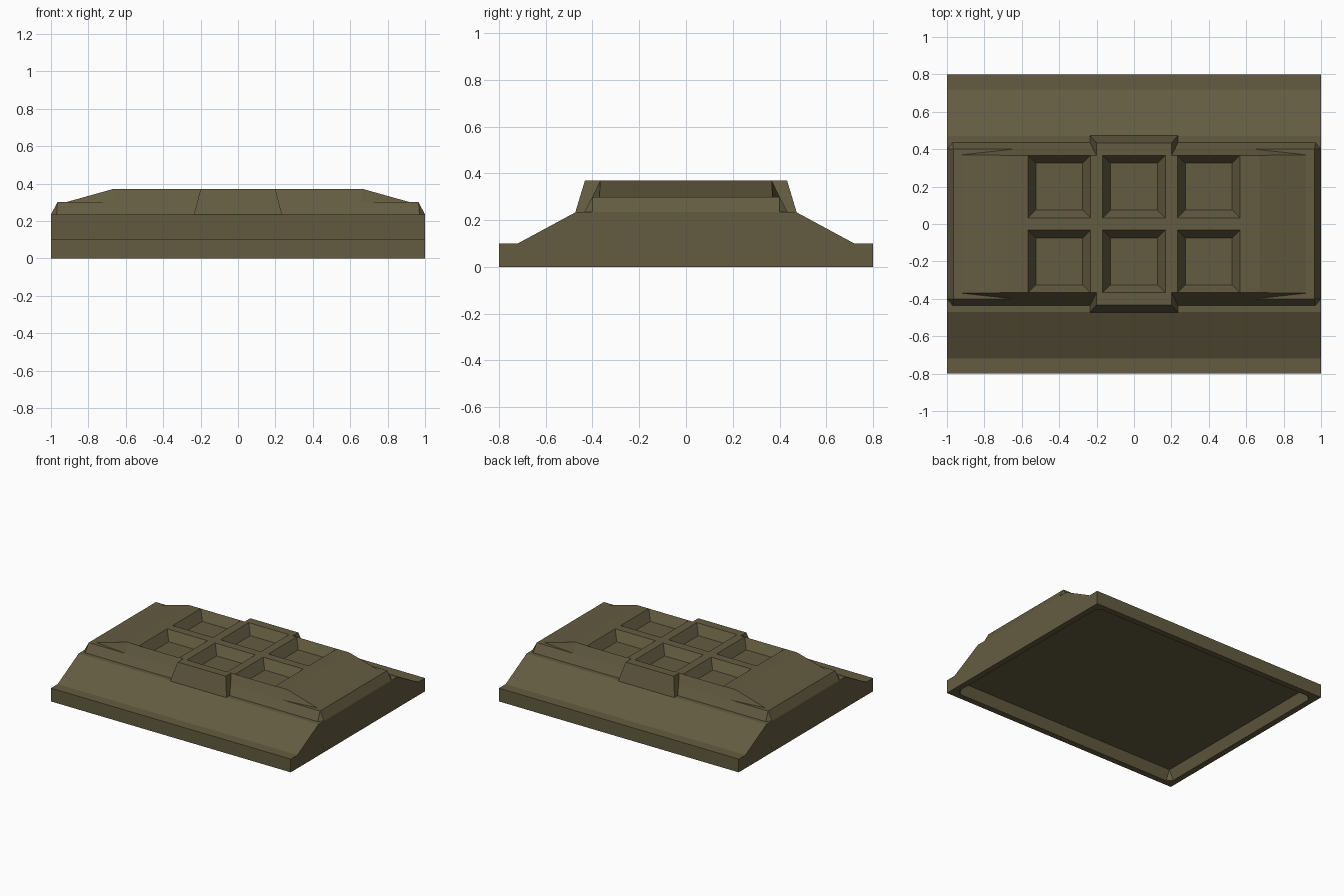
import bpy, bmesh

if "Cube" in bpy.data.objects:
    bpy.data.objects.remove(bpy.data.objects["Cube"])

paint = bpy.data.materials.new("olive_brown")
paint.diffuse_color = (0.127, 0.107, 0.053, 1)
paint.use_nodes = True
paint.node_tree.nodes["Principled BSDF"].inputs["Base Color"].default_value = paint.diffuse_color


def hull(name, points):
    """Convex solid around a few points."""
    bm = bmesh.new()
    for p in points:
        bm.verts.new(p)
    bmesh.ops.remove_doubles(bm, verts=bm.verts, dist=1e-5)
    res = bmesh.ops.convex_hull(bm, input=bm.verts)
    junk = {g for g in res["geom_interior"] + res["geom_unused"]
            if isinstance(g, bmesh.types.BMVert) and g.is_valid}
    if junk:
        bmesh.ops.delete(bm, geom=list(junk), context='VERTS')
    bmesh.ops.dissolve_limit(bm, angle_limit=0.01, verts=bm.verts, edges=bm.edges)
    bmesh.ops.recalc_face_normals(bm, faces=bm.faces)
    me = bpy.data.meshes.new(name)
    bm.to_mesh(me)
    bm.free()
    me.materials.append(paint)
    ob = bpy.data.objects.new(name, me)
    bpy.context.collection.objects.link(ob)
    return ob


def quad(points):
    """Mirror corner points into all four quarters."""
    return [(sx * x, sy * y, z) for x, y, z in points
            for sx in (1, -1) for sy in (1, -1)]


def combine(target, tool, operation):
    """Apply a boolean and remove the tool object."""
    tool.hide_render = True
    mod = target.modifiers.new("combine", 'BOOLEAN')
    mod.operation = operation
    mod.solver = 'EXACT'
    mod.object = tool
    dg = bpy.context.evaluated_depsgraph_get()
    me = bpy.data.meshes.new_from_object(target.evaluated_get(dg))
    target.modifiers.clear()
    target.data = me
    bpy.data.objects.remove(tool)


# sloped base slab: two stacked sections
slab = hull("armoured_slab", quad([(1, .8, 0), (1, .8, .1)]))
combine(slab, hull("ramp", quad([(1, .72, .1), (1, .72, .05), (1, .47, .235)])), 'UNION')

# raised deck: lower step, upper step with sloping ends, central block
combine(slab, hull("deck_step", quad([
    (1, .40, .235), (.97, .435, .235), (1, .40, .2), (.97, .435, .2),
    (.965, .40, .30)])), 'UNION')
combine(slab, hull("deck_top", quad([
    (.92, .37, .30), (.65, .40, .30), (.92, .37, .27), (.65, .40, .27),
    (.67, .367, .37)])), 'UNION')
combine(slab, hull("centre_block", quad([
    (.235, .473, .235), (.235, .473, .21), (.2, .432, .37)])), 'UNION')

# six square pits with tapered walls
for cx in (-.4, 0, .4):
    for cy in (-.2, .2):
        pts = []
        for h, z in ((.125, .30), (.1675, .37), (.1675, .42)):
            pts += [(cx + sx * h, cy + sy * h, z) for sx in (1, -1) for sy in (1, -1)]
        combine(slab, hull("pit_cutter", pts), 'DIFFERENCE')

# shallow hollow underneath with clipped corners
rim = [(.955, .72, 0), (.92, .755, 0), (.955, .72, -.05), (.92, .755, -.05)]
combine(slab, hull("hollow_cutter", quad(rim + [(.925, .725, .075)])), 'DIFFERENCE')

slab.data.materials.clear()
slab.data.materials.append(paint)
for f in slab.data.polygons:
    f.material_index = 0
    f.use_smooth = False
